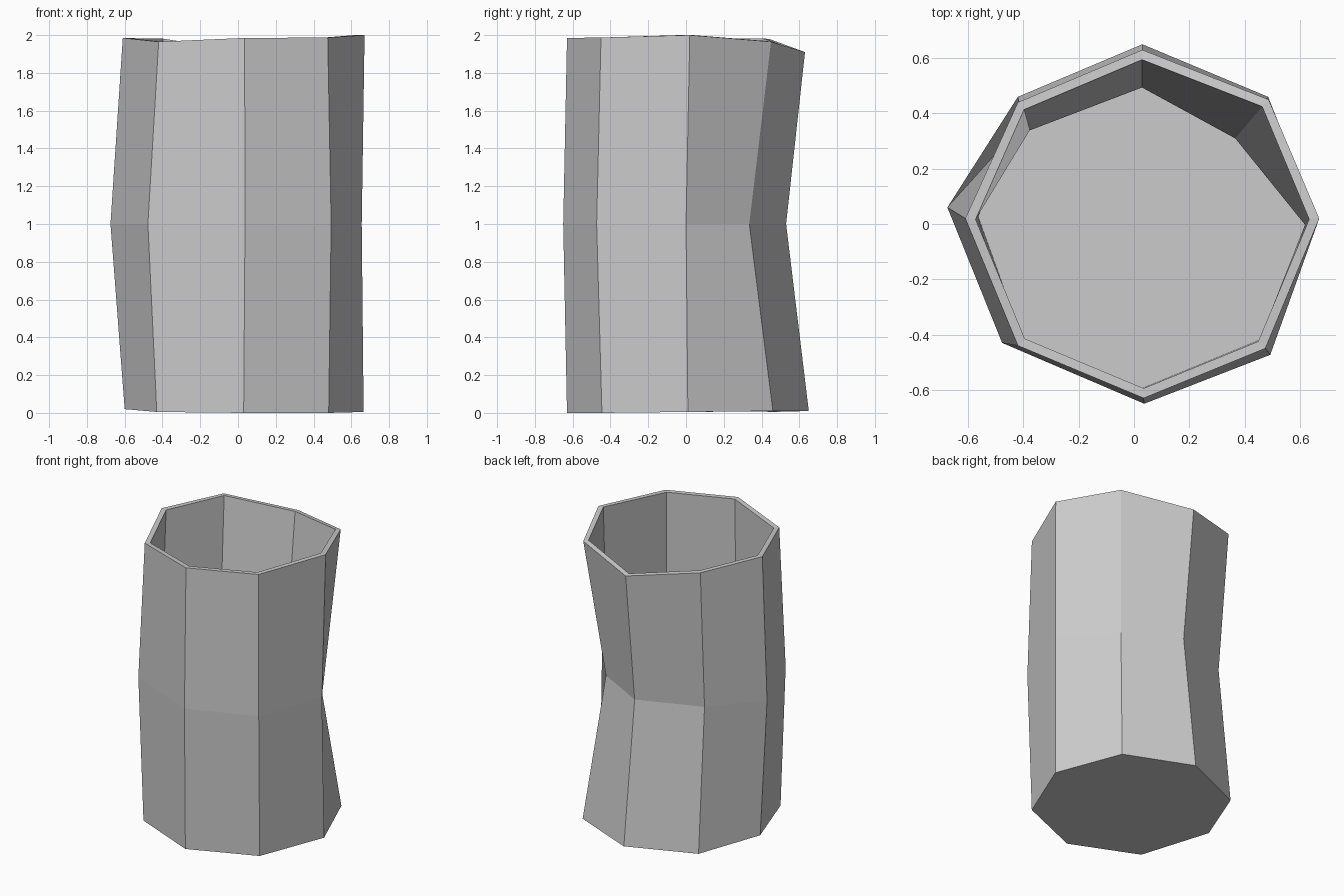
import bpy, bmesh

if "Cube" in bpy.data.objects:
    bpy.data.objects.remove(bpy.data.objects["Cube"])

# Corner positions, counter-clockwise from the right side (x, y, z)
bottom = [(.665, .01, .005), (.485, .46, .01), (.03, .65, .01), (-.42, .46, .005),
          (-.60, .03, .02), (-.43, -.44, .005), (.03, -.63, 0), (.48, -.445, 0)]
# Bent middle, dented at the back (x, y)
middle = [(.655, 0), (.39, .335), (.03, .53), (-.40, .365),
          (-.675, .06), (-.477, -.43), (.037, -.65), (.493, -.473)]
# Uneven rim
top = [(.67, .02, 2.0), (.487, .45, 1.965), (.03, .63, 1.91), (-.42, .44, 1.98),
       (-.61, .02, 1.985), (-.42, -.44, 1.965), (.035, -.63, 1.985), (.475, -.45, 1.987)]

bm = bmesh.new()
rings = [[bm.verts.new(p) for p in ring]
         for ring in (bottom, [(x, y, 1.0) for x, y in middle], top)]

# Walls and floor
for low, high in zip(rings, rings[1:]):
    for i in range(8):
        j = (i + 1) % 8
        bm.faces.new((low[i], low[j], high[j], high[i]))
bm.faces.new(rings[0][::-1])
bm.normal_update()

mesh = bpy.data.meshes.new("cup")
bm.to_mesh(mesh)
bm.free()
cup = bpy.data.objects.new("cup", mesh)
bpy.context.collection.objects.link(cup)

# Wall thickness, inwards
shell = cup.modifiers.new("wall_thickness", 'SOLIDIFY')
shell.thickness = 0.033
shell.offset = -1
shell.use_even_offset = True
